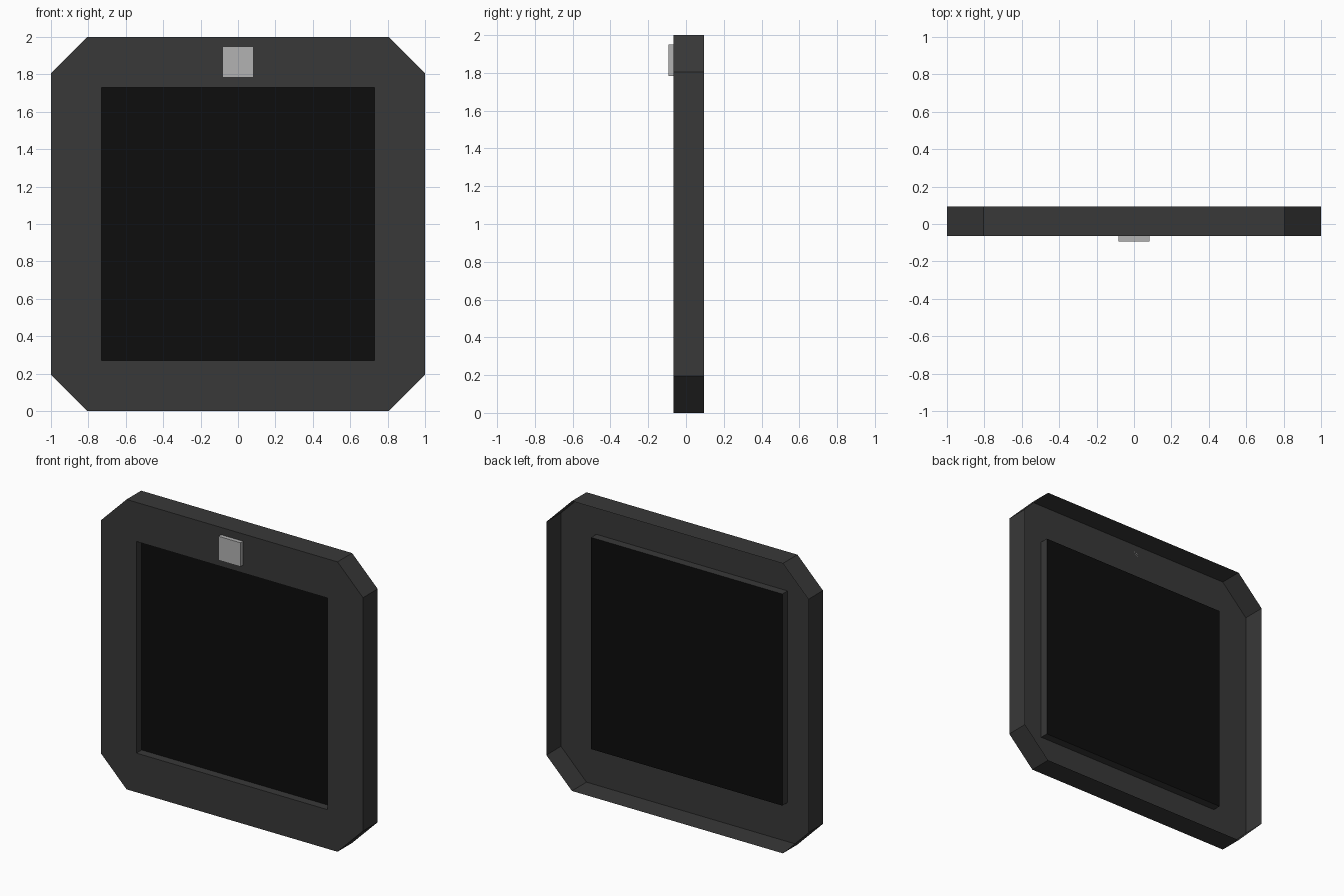
import bpy
import bmesh

if "Cube" in bpy.data.objects:
    bpy.data.objects.remove(bpy.data.objects["Cube"])

FRONT, BACK, PANEL_Y = -0.065, 0.094, -0.008
C, H = 0.805, 0.73      # half length of straight edges, half opening


def material(name, value):
    m = bpy.data.materials.new(name)
    m.diffuse_color = (value, value, value, 1)
    m.use_nodes = True
    m.node_tree.nodes["Principled BSDF"].inputs["Base Color"].default_value = m.diffuse_color
    return m


def finish(bm, name, mat=None):
    mesh = bpy.data.meshes.new(name)
    bm.to_mesh(mesh)
    bm.free()
    obj = bpy.data.objects.new(name, mesh)
    bpy.context.collection.objects.link(obj)
    if mat:
        mesh.materials.append(mat)
    return obj


def ring(bm, profile, y):
    return [bm.verts.new((x, y, z + 1)) for x, z in profile]


octagon = [(-C, -1), (C, -1), (1, -C), (1, C), (C, 1), (-C, 1), (-1, C), (-1, -C)]
square = [(-H, -H), (H, -H), (H, H), (-H, H)]

# Open-backed frame shell: front plate, outer rim and recess walls
bm = bmesh.new()
outer, rim = ring(bm, octagon, FRONT), ring(bm, octagon, BACK)
inner, recess = ring(bm, square, FRONT), ring(bm, square, PANEL_Y)
for i in range(4):
    j = (i + 1) % 4
    bm.faces.new((outer[2 * i], outer[2 * i + 1], inner[j], inner[i]))
    bm.faces.new((outer[2 * i - 1], outer[2 * i], inner[i]))
    bm.faces.new((inner[i], inner[j], recess[j], recess[i]))
for i in range(8):
    j = (i + 1) % 8
    bm.faces.new((outer[j], outer[i], rim[i], rim[j]))
finish(bm, "frame_shell", material("dark_grey", 0.04))

# Black screen closing the recess
bm = bmesh.new()
bm.faces.new(ring(bm, square, PANEL_Y))
finish(bm, "screen", material("black", 0.004))

# Small raised tab above the screen
bm = bmesh.new()
bmesh.ops.create_cube(bm, size=1)
tab = finish(bm, "top_tab", material("light_grey", 0.45))
tab.scale = (0.168, 0.028, 0.165)
tab.location = (0, FRONT - 0.014, 1.867)
